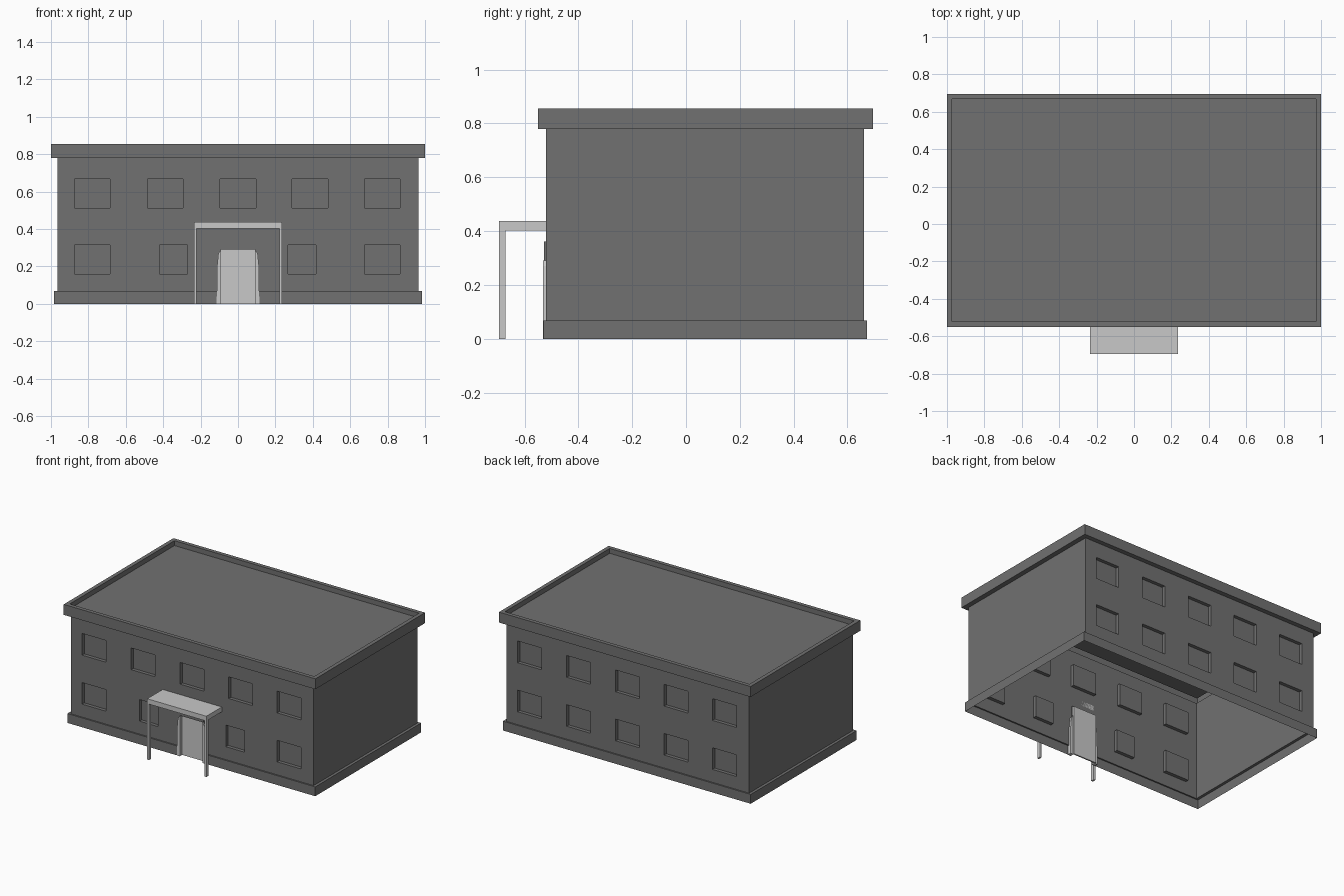
import bpy, bmesh

cube = bpy.data.objects.get("Cube")
if cube:
    bpy.data.objects.remove(cube, do_unlink=True)


def material(name, value):
    mat = bpy.data.materials.new(name)
    mat.use_nodes = True
    colour = (value, value, value, 1)
    mat.diffuse_color = colour
    mat.node_tree.nodes["Principled BSDF"].inputs["Base Color"].default_value = colour
    return mat


dark = material("dark_grey", 0.165)
light = material("light_grey", 0.58)


def finish(bm, name, mat):
    bmesh.ops.remove_doubles(bm, verts=bm.verts, dist=0.0001)
    mesh = bpy.data.meshes.new(name)
    bm.to_mesh(mesh)
    bm.free()
    mesh.materials.append(mat)
    obj = bpy.data.objects.new(name, mesh)
    bpy.context.collection.objects.link(obj)
    return obj


def face(bm, points):
    return bm.faces.new([bm.verts.new(p) for p in points])


def box(name, xs, ys, zs, mat):
    bm = bmesh.new()
    bmesh.ops.create_cube(bm, size=1)
    for v in bm.verts:
        v.co = [r[0] if c < 0 else r[1] for c, r in zip(v.co, (xs, ys, zs))]
    return finish(bm, name, mat)


def rect(side, y, x0, x1, z0, z1):
    """Upright rectangle; side 1 faces the front, -1 the back."""
    return [(side * x, y, z) for x, z in ((x0, z0), (x1, z0), (x1, z1), (x0, z1))]


def panel(name, side, y, half, z0, z1, windows, gaps=()):
    """Wall sheet with recessed windows and open gaps."""
    bm = bmesh.new()
    openings = list(windows) + list(gaps)
    xs = sorted({-half, half} | {x for o in openings for x in o[:2]})
    zs = sorted({z0, z1} | {z for o in openings for z in o[2:]})
    for a, b in zip(xs, xs[1:]):
        for c, d in zip(zs, zs[1:]):
            mx, mz = (a + b) / 2, (c + d) / 2
            if not any(o[0] < mx < o[1] and o[2] < mz < o[3] for o in openings):
                face(bm, rect(side, y, a, b, c, d))
    for o in windows:
        outer = rect(side, y, *o)
        inner = rect(side, y + side * RECESS, *o)
        for i in range(4):
            j = (i + 1) % 4
            face(bm, (outer[i], outer[j], inner[j], inner[i]))
        face(bm, inner)
    return finish(bm, name, dark)


RECESS = 0.025
DOOR = 0.093
BASE_TOP, WALL_TOP, ROOF_TOP = 0.067, 0.78, 0.855
BASE = (0.985, -0.53, 0.672)
WALL = (0.965, -0.52, 0.662)
EAVE = (1.0, -0.55, 0.695)
RIM = (0.972, -0.522, 0.667)


def shell(name, levels, skip=(), cap=False):
    """Rectangular rings joined upward; skip holds (level, side) pairs."""
    bm = bmesh.new()
    rings = [[(-h, a, z), (h, a, z), (h, b, z), (-h, b, z)] for (h, a, b), z in levels]
    for n, (low, high) in enumerate(zip(rings, rings[1:])):
        for i in range(4):
            if (n, i) not in skip:
                j = (i + 1) % 4
                face(bm, (low[i], low[j], high[j], high[i]))
    if cap:
        face(bm, rings[-1])
    return finish(bm, name, dark)


# Plinth, side walls and roof, open underneath
shell("plinth", [(BASE, 0), (BASE, BASE_TOP), (WALL, BASE_TOP)], {(0, 0), (1, 0)})
shell("side_walls", [(WALL, BASE_TOP), (WALL, WALL_TOP)], {(0, 0), (0, 2)})
shell("roof_parapet", [(WALL, WALL_TOP), (EAVE, WALL_TOP), (EAVE, ROOF_TOP),
                       (RIM, ROOF_TOP), (RIM, 0.82)], cap=True)

# Front plinth, split by the doorway
panel("front_plinth", 1, BASE[1], BASE[0], 0, BASE_TOP, [], [(-DOOR, DOOR, 0, BASE_TOP)])
bm = bmesh.new()
for s in (-1, 1):
    ledge = [(s * x, y, BASE_TOP) for x, y in ((DOOR, BASE[1]), (BASE[0], BASE[1]),
                                               (WALL[0], WALL[1]), (DOOR, WALL[1]))]
    face(bm, ledge if s > 0 else ledge[::-1])
finish(bm, "front_plinth_ledge", dark)

# Front and back walls with two rows of windows
columns = [-0.78, -0.39, 0, 0.385, 0.77]
upper = [(x - 0.095, x + 0.095, 0.512, 0.668) for x in columns]
lower = [(x - 0.095, x + 0.095, 0.16, 0.315) for x in columns]
front_lower = [lower[0], lower[-1]]
front_lower += [(x - 0.074, x + 0.074, 0.16, 0.315) for x in (-0.345, 0.342)]
panel("front_wall", 1, WALL[1], WALL[0], BASE_TOP, WALL_TOP, upper + front_lower,
      [(-DOOR, DOOR, BASE_TOP, 0.355)])
panel("back_wall", -1, WALL[2], WALL[0], BASE_TOP, WALL_TOP, upper + lower)

# Door with rounded jambs and a dark lintel
box("door", (-DOOR, DOOR), (-0.505, -0.495), (0, 0.355), light)
box("door_lintel", (-DOOR, DOOR), (-0.527, -0.505), (0.29, 0.362), dark)
for s, label in ((1, "left"), (-1, "right")):
    bm = bmesh.new()
    outline = [(0.09, 0), (0.114, 0), (0.112, 0.2), (0.105, 0.27), (0.09, 0.29)]
    f = face(bm, [(s * x, -0.532, z) for x, z in outline])
    grown = bmesh.ops.extrude_face_region(bm, geom=[f])["geom"]
    moved = [v for v in grown if isinstance(v, bmesh.types.BMVert)]
    bmesh.ops.translate(bm, verts=moved, vec=(0, 0.027, 0))
    bmesh.ops.recalc_face_normals(bm, faces=bm.faces)
    finish(bm, label + "_door_jamb", light)

# Porch canopy on two posts
box("porch_canopy", (-0.235, 0.235), (-0.695, -0.52), (0.402, 0.437), light)
for s, label in ((1, "left"), (-1, "right")):
    xs = sorted((s * 0.235, s * 0.221))
    box(label + "_porch_post", xs, (-0.695, -0.67), (0, 0.402), light)
